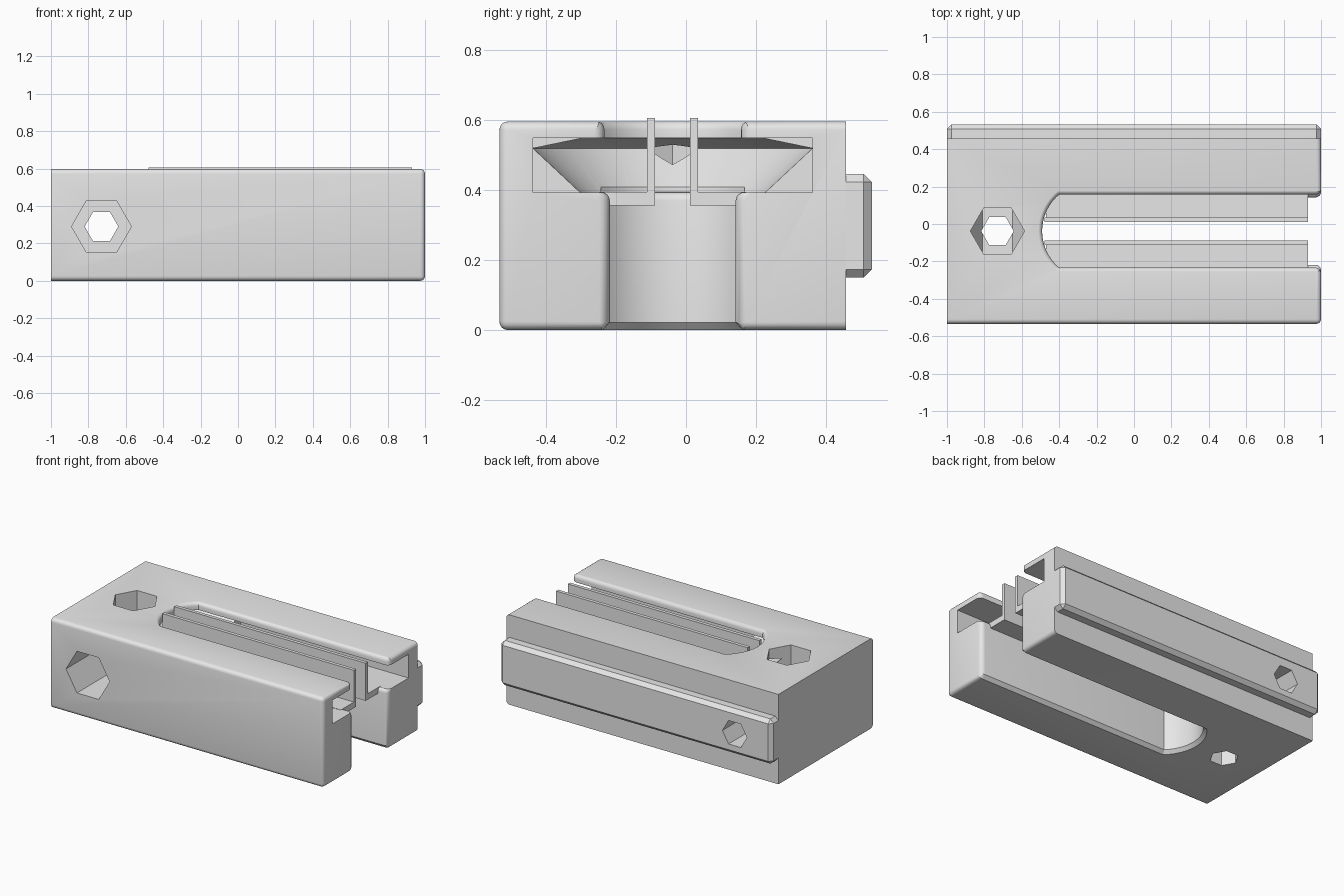
import bpy, bmesh
from math import sin, cos, asin, pi, sqrt
from mathutils import Vector

if "Cube" in bpy.data.objects:
    bpy.data.objects.remove(bpy.data.objects["Cube"])

MID = -0.038          # centre line of the slot in y
ARC_X = -0.235        # centre of the rounded slot end
BORE_X = -0.73

grey = bpy.data.materials.new("light_grey")
grey.use_nodes = True
grey.diffuse_color = (0.8, 0.8, 0.8, 1)
grey.node_tree.nodes["Principled BSDF"].inputs["Base Color"].default_value = (0.8, 0.8, 0.8, 1)


def add_object(name, bm):
    bmesh.ops.recalc_face_normals(bm, faces=bm.faces)
    mesh = bpy.data.meshes.new(name)
    bm.to_mesh(mesh)
    bm.free()
    obj = bpy.data.objects.new(name, mesh)
    bpy.context.collection.objects.link(obj)
    mesh.materials.append(grey)
    return obj


def box(name, lo, hi, bevel=0, rule=None, segments=1):
    bm = bmesh.new()
    bmesh.ops.create_cube(bm, size=1)
    for v in bm.verts:
        v.co = [l + (c + 0.5) * (h - l) for c, l, h in zip(v.co, lo, hi)]
    if bevel:
        edges = [e for e in bm.edges if rule((e.verts[0].co + e.verts[1].co) / 2)]
        bmesh.ops.bevel(bm, geom=edges, offset=bevel, segments=segments,
                        profile=0.5, affect='EDGES', clamp_overlap=True)
    return add_object(name, bm)


def loft(name, rings):
    """Closed solid through a stack of rings with equal point counts."""
    bm = bmesh.new()
    loops = [[bm.verts.new(p) for p in ring] for ring in rings]
    for a, b in zip(loops, loops[1:]):
        for i in range(len(a)):
            j = (i + 1) % len(a)
            bm.faces.new((a[i], a[j], b[j], b[i]))
    bm.faces.new(loops[0])
    bm.faces.new(loops[-1])
    return add_object(name, bm)


def slot_ring(half, grow, z):
    """Slot outline with an arc end and a flared mouth."""
    w, r = half + grow, 0.256 + grow
    a = asin(w / r)
    side = [(ARC_X - r * cos(a * t / 12), r * sin(a * t / 12)) for t in range(1, 13)]
    side += [(0.97 + 0.03 * sin(t * pi / 8), w + 0.03 * (1 - cos(t * pi / 8))) for t in range(5)]
    side += [(1.05, w + 0.03)]
    pts = [(x, -y) for x, y in reversed(side)] + [(ARC_X - r, 0)] + side
    return [(x, MID + y, z) for x, y in pts]


def round_ring(r, z, n=64):
    return [(ARC_X + r * cos(i * 2 * pi / n), MID + r * sin(i * 2 * pi / n), z) for i in range(n)]


def hex_bore(name, r, start, end, along_y=False):
    def ring(d):
        pts = [(BORE_X + r * cos(i * pi / 3), r * sin(i * pi / 3)) for i in range(6)]
        return [(x, d, 0.29 + s) if along_y else (x, MID + s, d) for x, s in pts]
    return loft(name, [ring(start), ring(end)])


def cut(target, tool):
    mod = target.modifiers.new("cut", 'BOOLEAN')
    mod.operation = 'DIFFERENCE'
    mod.solver = 'EXACT'
    mod.object = tool
    bpy.context.view_layer.objects.active = target
    bpy.ops.object.modifier_apply(modifier=mod.name)
    bpy.data.objects.remove(tool)


# Main block, rounded along the front and the open end
def round_edges(p):
    front, end, flat = p.y < -0.5, p.x > 0.99, p.z < 0.01 or p.z > 0.59
    return (front and flat) or (end and flat) or (front and end)


body = box("body", (-1, -0.534, 0), (1, 0.458, 0.597), 0.025, round_edges, 4)

# Lower slot with chamfered bottom and rounded upper rim
quarter = [(0.025 * (1 - cos(t * pi / 8)), 0.025 * sin(t * pi / 8)) for t in range(5)]
cut(body, loft("lower_slot", [slot_ring(0.18, 0.03, -0.01), slot_ring(0.18, 0, 0.022)]
               + [slot_ring(0.18, g, 0.37 + h) for g, h in quarter]
               + [slot_ring(0.18, 0.025, 0.42)]))
# Top slot with rounded rim
cut(body, loft("top_slot", [slot_ring(0.195, 0, 0.5)]
               + [slot_ring(0.195, g, 0.573 + h) for g, h in quarter]
               + [slot_ring(0.195, 0.025, 0.65)]))
# Wide inner channel with a conical closed end
cut(body, box("channel", (ARC_X, MID - 0.4, 0.393), (1.1, MID + 0.4, 0.55)))
cut(body, loft("channel_end", [round_ring(0.25, 0.38), round_ring(0.4, 0.52), round_ring(0.26, 0.549)]))

# Rail on the back
rail = box("back_rail", (-1, 0.44, 0.15), (1, 0.532, 0.447), 0.024, lambda p: p.y > 0.45)

# Crossing hexagonal bores, wide at the front and top
for bore in (("front_bore", 0.16, -0.6, 0.2, True), ("back_bore", 0.09, 0.1, 0.6, True),
             ("top_bore", 0.145, 0.3, 0.7), ("bottom_bore", 0.087, -0.1, 0.3)):
    cut(body, hex_bore(*bore))
cut(rail, hex_bore("rail_bore", 0.09, 0.3, 0.6, True))

# Pair of L-shaped guides: thin upright fin and flat foot joined to the slot wall
for side, label in ((1, "back"), (-1, "front")):
    for part, y0, y1, z0, z1, x0 in (("fin", 0.05, 0.073, 0.356, 0.606, -0.478),
                                     ("foot", 0.06, 0.21, 0.356, 0.395, -0.47)):
        ys = sorted((MID + side * y0, MID + side * y1))
        box(f"{label}_guide_{part}", (x0, ys[0], z0), (0.93, ys[1], z1))

bpy.ops.object.select_all(action='DESELECT')
body.select_set(True)
bpy.context.view_layer.objects.active = body
bpy.ops.object.shade_smooth_by_angle(angle=0.5)
